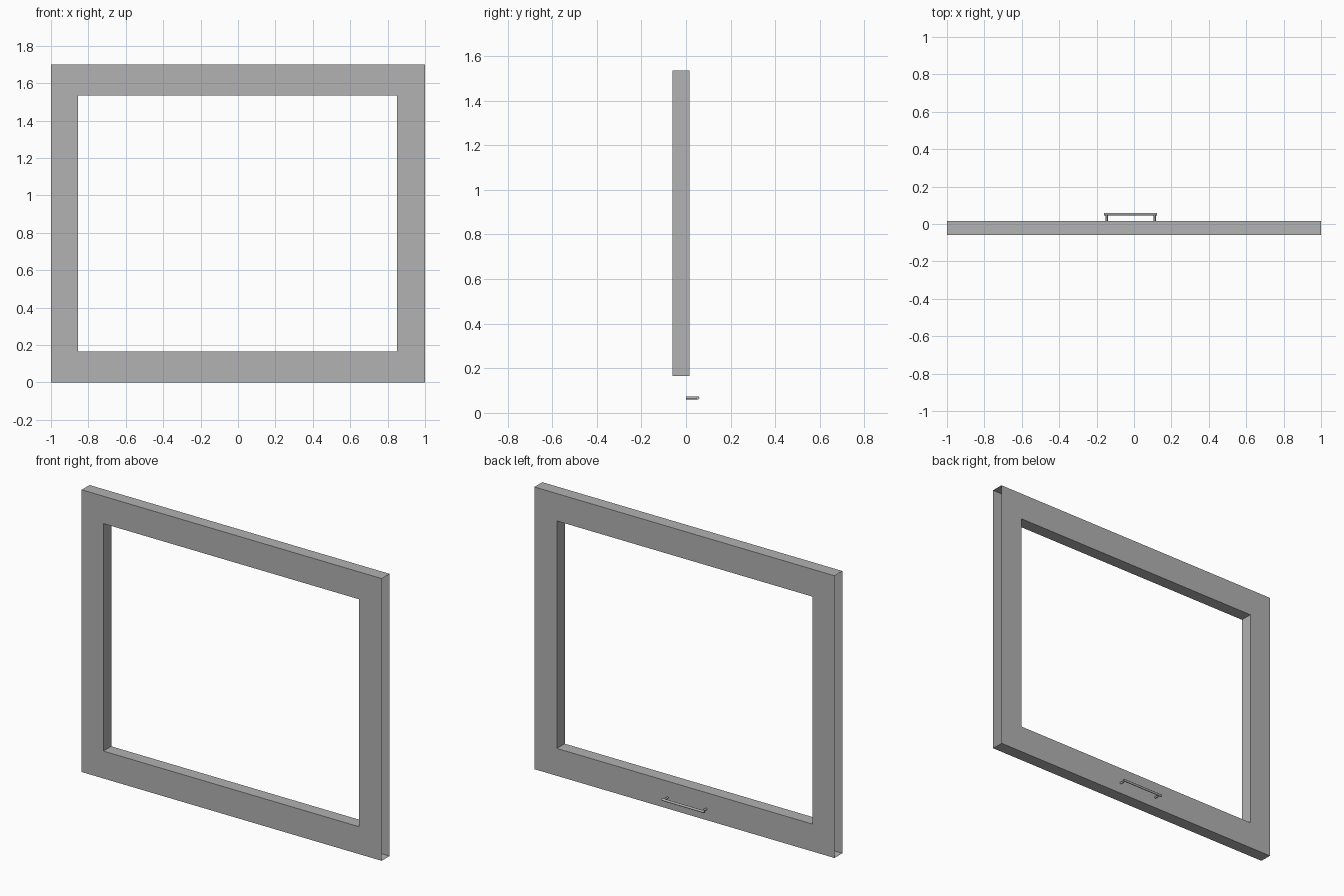
import bpy, bmesh, math
from mathutils import Vector

if "Cube" in bpy.data.objects:
    bpy.data.objects.remove(bpy.data.objects["Cube"], do_unlink=True)

grey = bpy.data.materials.new("plain_grey")
grey.use_nodes = True
colour = (0.445, 0.445, 0.445, 1)
grey.diffuse_color = colour
grey.node_tree.nodes["Principled BSDF"].inputs["Base Color"].default_value = colour

FRONT, BACK = -0.06, 0.015


def rectangle(bm, x0, x1, z0, z1, y):
    return [bm.verts.new((x, y, z)) for x, z in ((x0, z0), (x1, z0), (x1, z1), (x0, z1))]


# Hollow frame: front and back sheets, lined opening, top and bottom skins, open ends
bm = bmesh.new()
outer_f, outer_b = [rectangle(bm, -1, 1, 0, 1.70, y) for y in (FRONT, BACK)]
inner_f, inner_b = [rectangle(bm, -0.855, 0.85, 0.165, 1.535, y) for y in (FRONT, BACK)]
for i in range(4):
    j = (i + 1) % 4
    bm.faces.new((outer_f[i], outer_f[j], inner_f[j], inner_f[i]))
    bm.faces.new((outer_b[j], outer_b[i], inner_b[i], inner_b[j]))
    bm.faces.new((inner_f[i], inner_f[j], inner_b[j], inner_b[i]))
    if i % 2 == 0:
        bm.faces.new((outer_f[j], outer_f[i], outer_b[i], outer_b[j]))
mesh = bpy.data.meshes.new("window_frame")
bm.to_mesh(mesh)
bm.free()
mesh.materials.append(grey)
bpy.context.collection.objects.link(bpy.data.objects.new("window_frame", mesh))


# Pull handle: a round bar on two short posts
def rod(name, start, end, radius):
    a, b = Vector(start), Vector(end)
    bpy.ops.mesh.primitive_cylinder_add(vertices=16, radius=radius, depth=(b - a).length,
                                        location=(a + b) / 2)
    ob = bpy.context.object
    ob.name = name
    ob.rotation_euler = (b - a).to_track_quat('Z', 'Y').to_euler()
    ob.data.materials.append(grey)
    bpy.ops.object.shade_smooth_by_angle(angle=math.radians(40))


HANDLE_Z, BAR_Y = 0.067, 0.053
rod("handle_bar", (-0.16, BAR_Y, HANDLE_Z), (0.122, BAR_Y, HANDLE_Z), 0.007)
for side, x in (("right", -0.146), ("left", 0.111)):
    rod("handle_post_" + side, (x, 0, HANDLE_Z), (x, BAR_Y, HANDLE_Z), 0.006)
